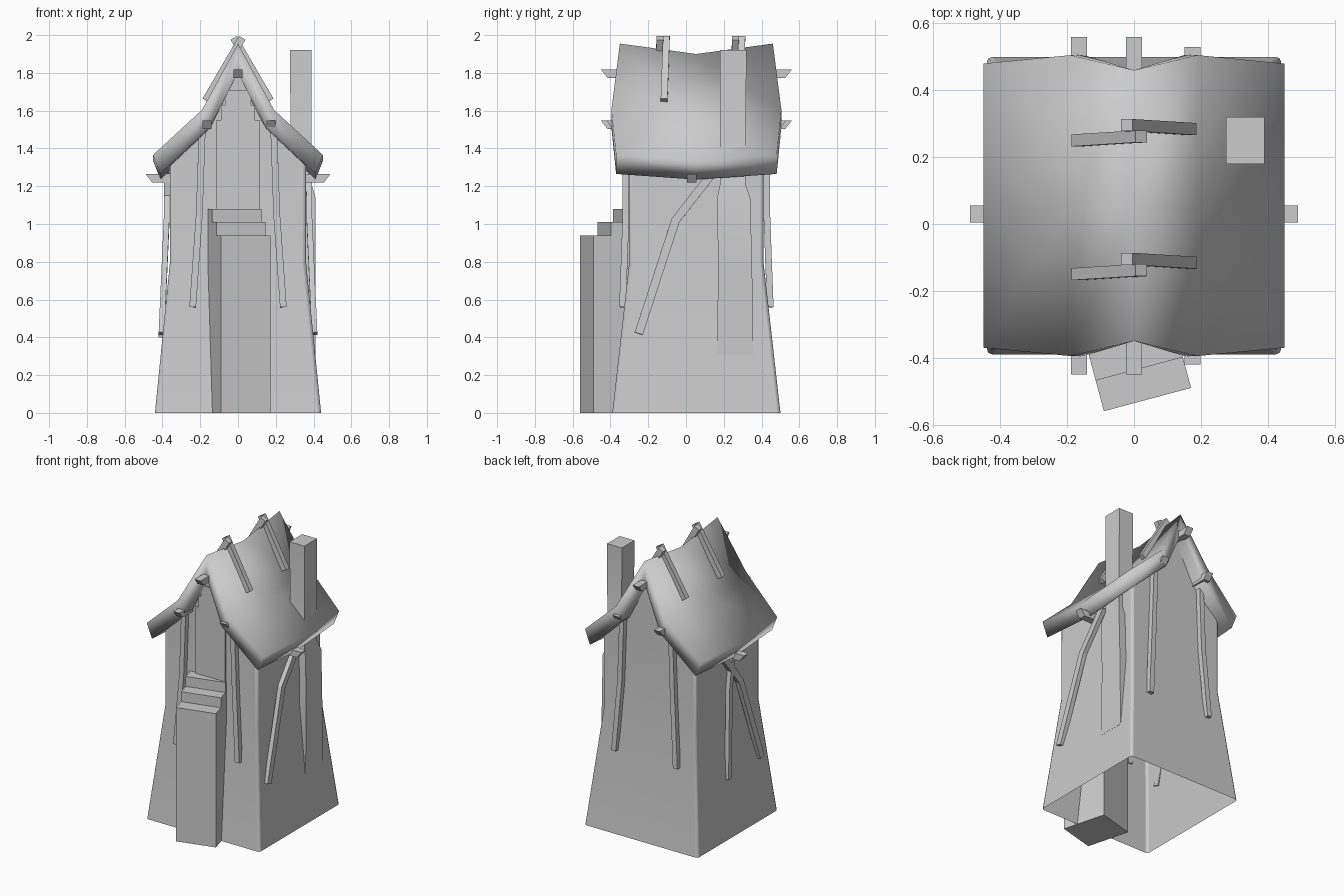
import bpy, bmesh, math
from mathutils import Vector

if "Cube" in bpy.data.objects:
    bpy.data.objects.remove(bpy.data.objects["Cube"])

YC = 0.055  # middle of the house in y


def make(name, verts, faces, smooth=None):
    me = bpy.data.meshes.new(name)
    me.from_pydata([tuple(v) for v in verts], [], faces)
    bm = bmesh.new()
    bm.from_mesh(me)
    bmesh.ops.recalc_face_normals(bm, faces=bm.faces[:])
    bm.to_mesh(me)
    bm.free()
    ob = bpy.data.objects.new(name, me)
    bpy.context.collection.objects.link(ob)
    if smooth:
        bpy.ops.object.select_all(action='DESELECT')
        ob.select_set(True)
        bpy.context.view_layer.objects.active = ob
        bpy.ops.object.shade_smooth_by_angle(angle=math.radians(smooth))
    return ob


def loft(name, rings, cap_start=True, cap_end=True, smooth=None):
    n = len(rings[0])
    verts = [v for r in rings for v in r]
    faces = [(i*n + j, i*n + (j+1) % n, (i+1)*n + (j+1) % n, (i+1)*n + j)
             for i in range(len(rings) - 1) for j in range(n)]
    if cap_start:
        faces.append(tuple(range(n)))
    if cap_end:
        faces.append(tuple(range(len(verts) - n, len(verts))))
    return make(name, verts, faces, smooth)


def rect(x0, x1, y0, y1, z):
    return [(x0, y0, z), (x1, y0, z), (x1, y1, z), (x0, y1, z)]


def beam(name, pts, w, d, out):
    """Rectangular timber along a path; out is the direction of its depth d."""
    pts = [Vector(p) for p in pts]
    rings = []
    for i, p in enumerate(pts):
        t = (pts[min(i+1, len(pts)-1)] - pts[max(i-1, 0)]).normalized()
        o = Vector(out)
        o = (o - t * o.dot(t)).normalized()
        s = t.cross(o)
        rings.append([p + s*a*w/2 + o*b*d/2
                      for a, b in ((-1, -1), (1, -1), (1, 1), (-1, 1))])
    return loft(name, rings)


def peg(name, root, direction, length, w, h, cut=0.035):
    """Short timber end, longer at its top than at its underside."""
    r, d = Vector(root), Vector(direction)
    s, up = d.cross((0, 0, 1)), Vector((0, 0, h/2))
    a = [r - s*w/2 - up, r + s*w/2 - up, r + s*w/2 + up, r - s*w/2 + up]
    b = [v + d*(length - (cut if i < 2 else 0)) for i, v in enumerate(a)]
    return loft(name, [a, b])


# Flared walls, open at the base, with a gable at each end
def wall_half(y):
    return [(-.44, y[0], 0), (-.36, y[1], .8), (-.36, y[1], 1.36), (-.19, y[1], 1.55),
            (0, y[1], 1.87), (.19, y[1], 1.55), (.36, y[1], 1.36), (.36, y[1], .8),
            (.44, y[0], 0)]


front, back = wall_half((-.39, -.30)), wall_half((.50, .41))
faces = [(0, 1, 7, 8), (1, 2, 6, 7), (2, 3, 5, 6), (3, 4, 5)]
faces += [tuple(i + 9 for i in f) for f in faces]
faces += [(i, i+1, i+10, i+9) for i in range(8)]
walls = make("walls", front + back, faces, 40)
bev = walls.modifiers.new("soft_corners", 'BEVEL')
bev.width, bev.segments = 0.015, 2
bev.limit_method, bev.angle_limit = 'ANGLE', math.radians(60)

# Thick swaybacked roof: x, z, half length in y
top = [(0, 1.955, .405), (.19, 1.605, .45), (.45, 1.365, .425)]
under = [(.41, 1.265, .425), (.15, 1.51, .45), (0, 1.80, .405)]
profile = top + under + [(-x, z, h) for x, z, h in under[-2::-1]] \
    + [(-x, z, h) for x, z, h in top[:0:-1]]
rows = [[(x, YC + k*h, z - (0 if k else (.055 if abs(x) < .1 else .03)))
         for x, z, h in profile] for k in (-1, 0, 1)]
roof = loft("roof", rows, False, False)
bm = bmesh.new()
bm.from_mesh(roof.data)
bm.verts.ensure_lookup_table()
for base in (0, 20):  # end faces follow the bend of the roof
    for a, b, c, d in ((0, 1, 4, 5), (1, 2, 3, 4), (0, 5, 6, 9), (9, 6, 7, 8)):
        bm.faces.new([bm.verts[base + i] for i in (a, b, c, d)])
bmesh.ops.recalc_face_normals(bm, faces=bm.faces[:])
for f in bm.faces:
    f.smooth = True
bm.to_mesh(roof.data)
bm.free()

# Chimney, broader where it runs down the right wall
loft("chimney", [rect(.29, .41, .165, .355, .31), rect(.28, .41, .17, .35, .78),
                 rect(.28, .41, .165, .34, 1.14), rect(.28, .39, .18, .315, 1.21),
                 rect(.275, .39, .18, .32, 1.92)], smooth=40)

# Stepped front entrance, turned about 15 degrees
ang = math.radians(15)
across = Vector((math.cos(ang), math.sin(ang), 0))
inward = Vector((-math.sin(ang), math.cos(ang), 0))
steps = [(0, 0), (0, .94), (.095, .94), (.095, 1.01), (.18, 1.01),
         (.18, 1.08), (.31, 1.08), (.31, 0)]
corner = Vector((-.09, -.56, 0))
loft("entrance_steps", [[corner + across*a + inward*d + Vector((0, 0, z))
                         for d, z in steps] for a in (0, .27)])

# Stepped panel in the front gable
half = [(.115, .8), (.115, 1.55), (.09, 1.55), (.09, 1.63), (.07, 1.63), (.07, 1.71)]
outline = half + [(-x, z) for x, z in reversed(half)]
loft("gable_panel", [[(x, y, z) for x, z in outline] for y in (-.31, -.29)])

for s, side in ((-1, "left"), (1, "right")):
    # Long posts on the front and back walls
    for y, lean, face in ((-.318, -.018, "front"), (.428, .018, "back")):
        beam(f"{face}_{side}_post",
             [(s*.24, y + lean, .56), (s*.205, y, 1.05), (s*.188, y, 1.54)],
             .035, .035, (0, 1, 0))
    # Bent diagonal braces on the side walls
    beam(f"{side}_brace",
         [(s*.405, -.25, .42), (s*.378, -.055, 1.02), (s*.375, .14, 1.27)],
         .045, .03, (1, 0, 0))
    # Cross beam ends under the eaves
    peg(f"{side}_cross_beam", (s*.33, .03, 1.243), (s, 0, 0), .16, .05, .045)
    # Crossed sticks over the ridge
    for y, place in ((-.125, "front"), (.275, "back")):
        yy = y + s*.017
        beam(f"{place}_{side}_ridge_stick",
             [(s*.17, yy - .008, 1.655), (-s*.022, yy + .004, 1.985)],
             .04, .036, (0, 1, 0))

# Second brace on the left wall
beam("left_rear_brace", [(-.405, .11, .40), (-.378, .06, 1.0), (-.375, .02, 1.27)],
     .035, .03, (1, 0, 0))

# Roof beam ends poking out of both gables
for x, z, trim in ((0, 1.795, 0), (-.165, 1.525, 0), (.175, 1.525, .03)):
    for s, face in ((-1, "front"), (1, "back")):
        peg(f"{face}_roof_beam", (x, YC + s*.33, z), (0, s, 0), .175 - trim, .048, .045)
